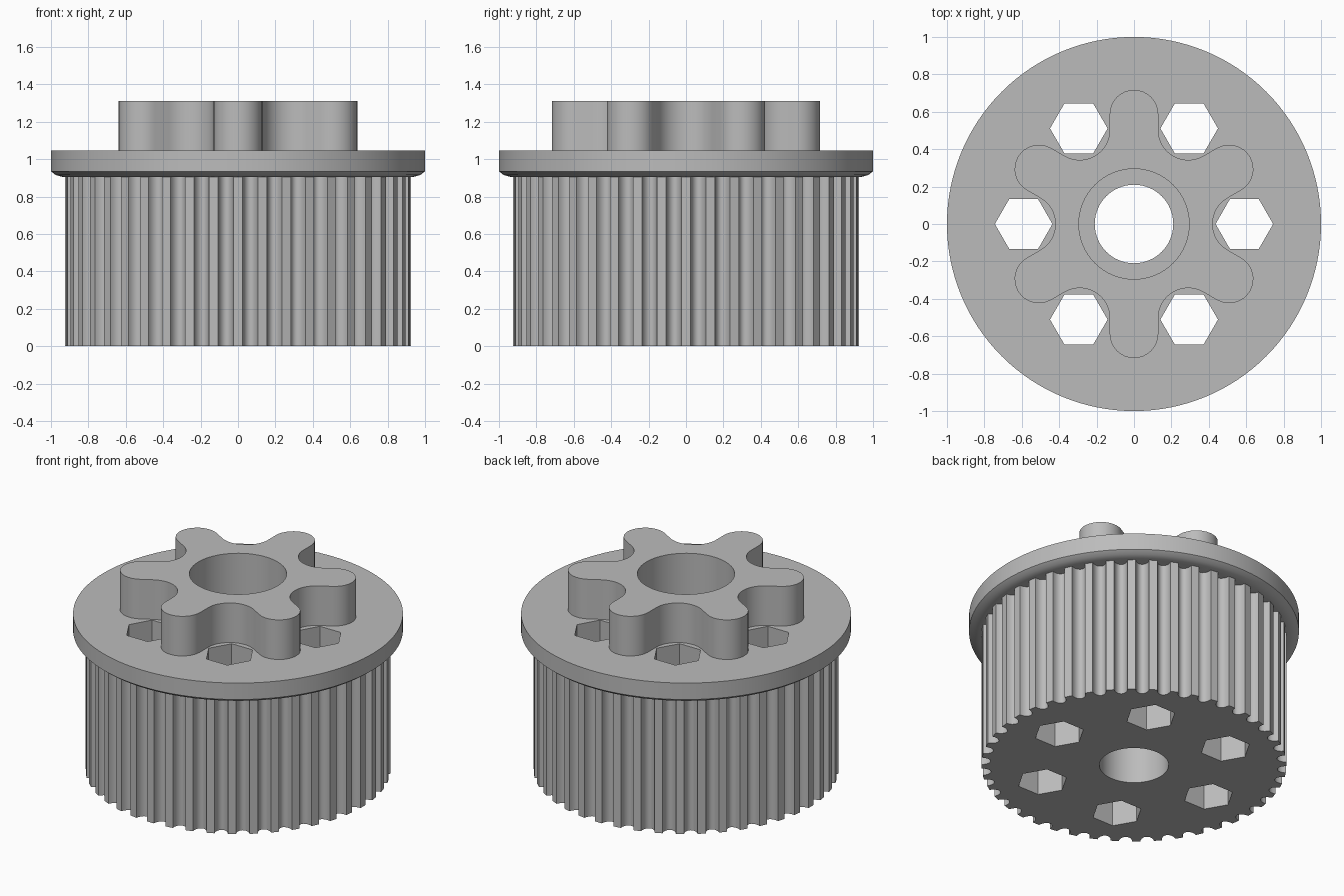
import bpy, bmesh
from math import sin, cos, pi, radians

if "Cube" in bpy.data.objects:
    bpy.data.objects.remove(bpy.data.objects["Cube"])

TEETH = 44
OUTER_R = 0.925
GROOVE_R = 0.041      # half width of a groove mouth
GROOVE_DEPTH = 0.055

grey = bpy.data.materials.new("plain grey")
grey.diffuse_color = (0.5, 0.5, 0.5, 1)
grey.use_nodes = True
grey.node_tree.nodes["Principled BSDF"].inputs["Base Color"].default_value = grey.diffuse_color


def polar(r, a, cx=0.0, cy=0.0):
    return (cx + r * cos(a), cy + r * sin(a))


def circle(r, n, cx=0.0, cy=0.0):
    return [polar(r, 2 * pi * i / n, cx, cy) for i in range(n)]


def prism(name, outline, z0, z1, outline_top=None):
    """Closed solid between a lower outline and an upper outline."""
    bm = bmesh.new()
    low = [bm.verts.new((x, y, z0)) for x, y in outline]
    top = [bm.verts.new((x, y, z1)) for x, y in (outline_top or outline)]
    bm.faces.new(low[::-1])
    bm.faces.new(top)
    n = len(low)
    for i in range(n):
        j = (i + 1) % n
        bm.faces.new((low[i], low[j], top[j], top[i]))
    me = bpy.data.meshes.new(name)
    bm.to_mesh(me)
    bm.free()
    me.materials.append(grey)
    ob = bpy.data.objects.new(name, me)
    bpy.context.collection.objects.link(ob)
    return ob


def combine(target, other, operation):
    mod = target.modifiers.new(operation, 'BOOLEAN')
    mod.operation = operation
    mod.solver = 'EXACT'
    mod.object = other
    bpy.context.view_layer.objects.active = target
    bpy.ops.object.modifier_apply(modifier=mod.name)
    bpy.data.objects.remove(other)


# Toothed drum: flat lands with round-bottomed grooves between them
drum = []
for t in range(TEETH):
    mid = 2 * pi * (t + 0.5) / TEETH
    half = GROOVE_R / OUTER_R
    for k in range(11):
        u = -cos(pi * k / 10)
        r = OUTER_R - GROOVE_DEPTH * sin(pi * k / 10)
        drum.append(polar(r, mid + half * u))
pulley = prism("toothed_pulley", drum, 0, 0.95)

# Flange: bevelled lower edge and straight rim
N = 128
flange_profile = [(0.94, 0.905), (0.975, 0.915), (1.0, 0.935), (1.0, 1.045)]
bm = bmesh.new()
rings = [[bm.verts.new((x, y, z)) for x, y in circle(r, N)] for r, z in flange_profile]
bm.faces.new(rings[0][::-1])
bm.faces.new(rings[-1])
for a, b in zip(rings, rings[1:]):
    for i in range(N):
        j = (i + 1) % N
        bm.faces.new((a[i], a[j], b[j], b[i]))
me = bpy.data.meshes.new("flange")
bm.to_mesh(me)
bm.free()
me.materials.append(grey)
flange = bpy.data.objects.new("flange", me)
bpy.context.collection.objects.link(flange)
combine(pulley, flange, 'UNION')

# Six-lobed hub: round lobe tips joined by concave fillets
hub = []
for k in range(6):
    lobe = radians(30 + 60 * k)
    cx, cy = polar(0.587, lobe)
    for i in range(17):
        hub.append(polar(0.13, lobe - pi / 2 + pi * i / 16, cx, cy))
    valley = lobe + radians(30)
    cx, cy = polar(0.58, valley)
    for i in range(17):
        hub.append(polar(0.16, valley + pi + radians(60 - 120 * i / 16), cx, cy))
combine(pulley, prism("hub", hub, 1.0, 1.31), 'UNION')

# Shaft bore, bearing pocket and six hexagonal through holes
combine(pulley, prism("bore", circle(0.21, 64), -0.2, 1.5), 'DIFFERENCE')
combine(pulley, prism("bearing_pocket", circle(0.295, 64), 0.9, 1.5), 'DIFFERENCE')
for k in range(6):
    cx, cy = polar(0.59, radians(60 * k))
    combine(pulley, prism("hex_hole", circle(0.154, 6, cx, cy), -0.2, 1.5), 'DIFFERENCE')

# Smooth the curved walls, keep the edges crisp
bpy.ops.object.select_all(action='DESELECT')
pulley.select_set(True)
bpy.context.view_layer.objects.active = pulley
bpy.ops.object.shade_smooth_by_angle(angle=radians(30))
